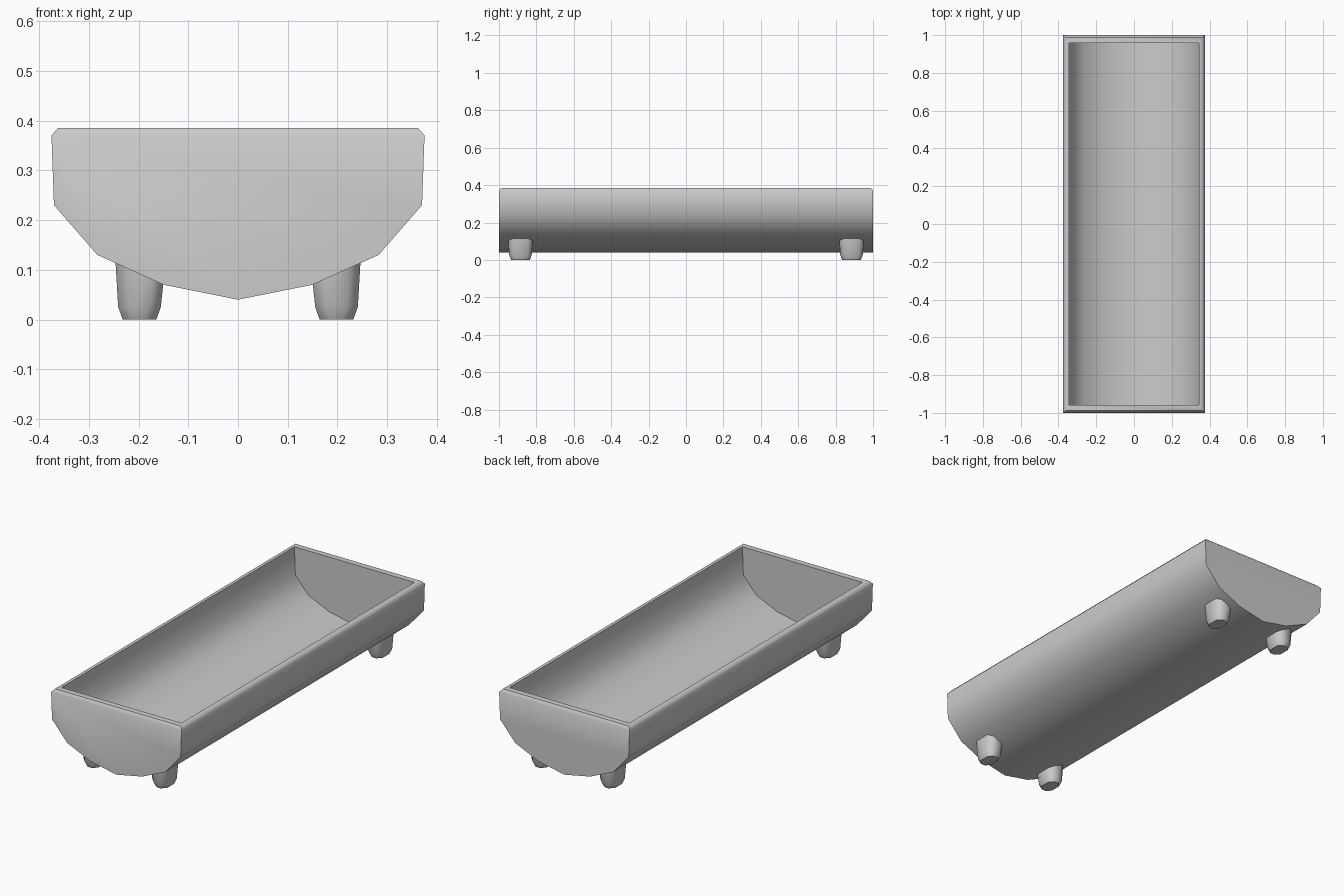
import bpy, bmesh

if "Cube" in bpy.data.objects:
    bpy.data.objects.remove(bpy.data.objects["Cube"])


def finish(name, bm, angle):
    bmesh.ops.recalc_face_normals(bm, faces=bm.faces)
    mesh = bpy.data.meshes.new(name)
    bm.to_mesh(mesh)
    bm.free()
    ob = bpy.data.objects.new(name, mesh)
    bpy.context.collection.objects.link(ob)
    bpy.ops.object.select_all(action='DESELECT')
    ob.select_set(True)
    bpy.context.view_layer.objects.active = ob
    bpy.ops.object.shade_smooth_by_angle(angle=angle)
    return ob


def skin(bm, half, y):
    """Half profile (rim to keel) -> open trough skin with end walls; returns its 4 rim corners."""
    pts = half + [(-x, z) for x, z in half[-2::-1]]
    front = [bm.verts.new((x, -y, z)) for x, z in pts]
    back = [bm.verts.new((x, y, z)) for x, z in pts]
    for i in range(len(pts) - 1):
        bm.faces.new((front[i], front[i + 1], back[i + 1], back[i]))
    bm.faces.new(front)
    bm.faces.new(back)
    return [front[0], front[-1], back[-1], back[0]]


def band(bm, a, b):
    n = len(a)
    for i in range(n):
        j = (i + 1) % n
        bm.faces.new((a[i], a[j], b[j], b[i]))


# Trough: outer skin, inner skin and chamfered rim joining them
bm = bmesh.new()
outer = skin(bm, [(0.375, 0.37), (0.37, 0.23), (0.283, 0.13), (0.15, 0.07), (0, 0.04)], 1.0)
inner = skin(bm, [(0.345, 0.385), (0.34, 0.24), (0.265, 0.155), (0.143, 0.10), (0, 0.072)], 0.957)
rim = [bm.verts.new((sx * 0.362, sy * 0.988, 0.385))
       for sx, sy in ((1, -1), (-1, -1), (-1, 1), (1, 1))]
band(bm, outer, rim)
band(bm, rim, inner)
finish("trough_body", bm, 0.87)


# Feet: chamfered, tapering stubs whose tops stay hidden in the trough wall
def foot(name, sx, sy):
    bm = bmesh.new()
    cx, cy = 0.198, 0.885
    rings = []
    for hx, hy, z in ((0.034, 0.05, 0), (0.043, 0.06, 0.026), (0.049, 0.066, None)):
        c = 0.022
        loop = [(hx, hy - c), (hx - c, hy), (c - hx, hy), (-hx, hy - c),
                (-hx, c - hy), (c - hx, -hy), (hx - c, -hy), (hx, c - hy)]
        rings.append([bm.verts.new((sx * (cx + x), sy * (cy + y),
                                    0.107 + 0.45 * x if z is None else z)) for x, y in loop])
    for a, b in zip(rings, rings[1:]):
        band(bm, a, b)
    bm.faces.new(rings[0])
    bm.faces.new(rings[-1])
    finish(name, bm, 0.9)


for sx, side in ((-1, "left"), (1, "right")):
    for sy, end in ((-1, "front"), (1, "back")):
        foot(f"{end}_{side}_foot", sx, sy)
